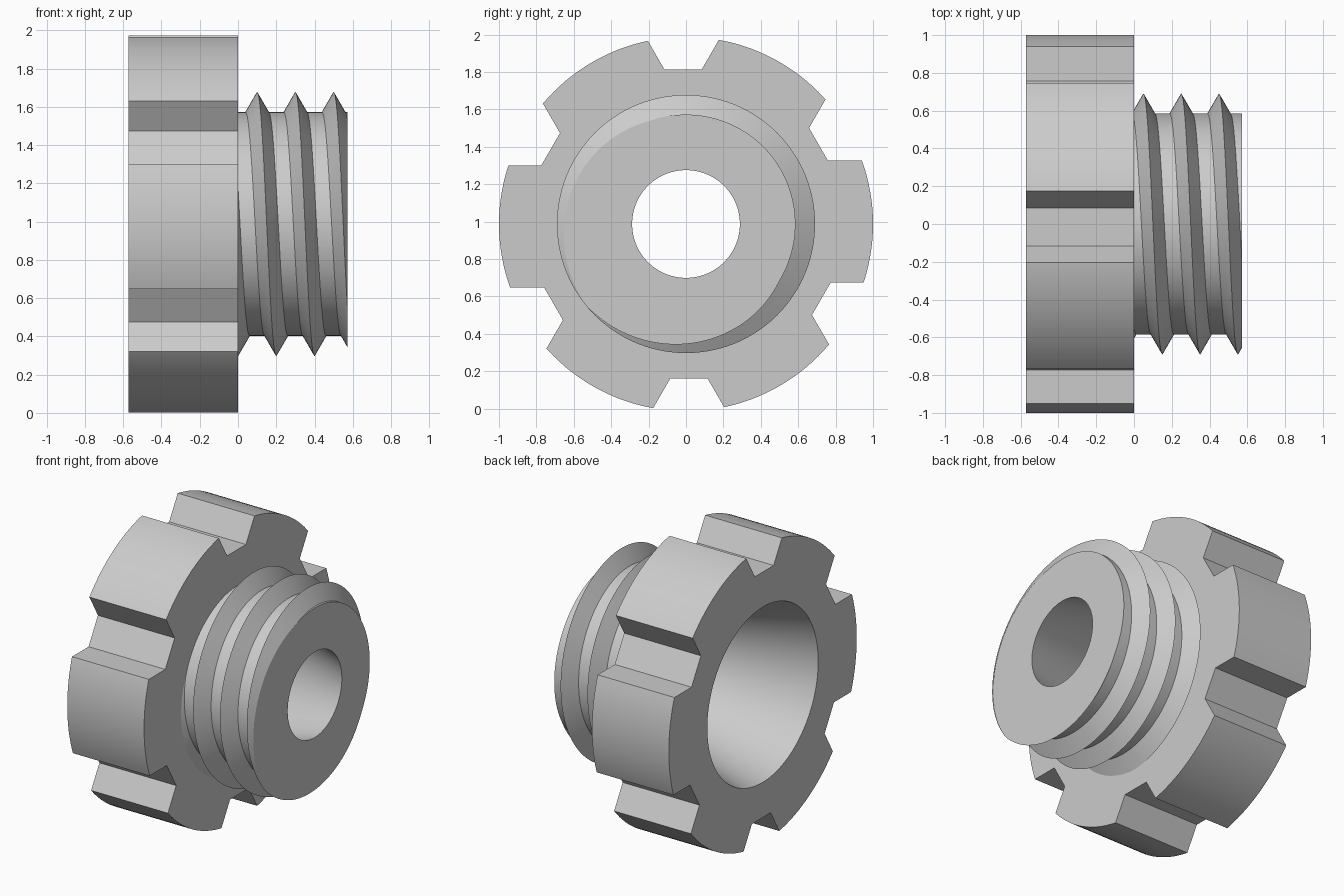
import bpy, bmesh
from math import pi, sin, cos, radians, tan
from mathutils import Matrix

default = bpy.data.objects.get("Cube")
if default:
    bpy.data.objects.remove(default, do_unlink=True)

AXIS_Z = 0.9875                 # height of the bore axis
HALF = 0.572                    # half of the overall length
BORE_WIDE, BORE_NARROW = 0.59, 0.288
ROOT, CREST, PITCH = 0.585, 0.69, 0.2
STEPS = 144

grey = bpy.data.materials.new("light grey")
grey.use_nodes = True
grey.diffuse_color = (0.6, 0.6, 0.6, 1)
grey.node_tree.nodes["Principled BSDF"].inputs["Base Color"].default_value = (0.6, 0.6, 0.6, 1)


def make_object(name, bm):
    bmesh.ops.recalc_face_normals(bm, faces=bm.faces)
    mesh = bpy.data.meshes.new(name)
    bm.to_mesh(mesh)
    bm.free()
    mesh.materials.append(grey)
    obj = bpy.data.objects.new(name, mesh)
    bpy.context.collection.objects.link(obj)
    return obj


def activate(obj):
    bpy.ops.object.select_all(action='DESELECT')
    obj.select_set(True)
    bpy.context.view_layer.objects.active = obj


def add_rod(bm, x0, x1, r0, r1, sides, y=0, z=0, spin=0):
    """Cylinder or cone running along x."""
    place = (Matrix.Translation(((x0 + x1) / 2, y, AXIS_Z + z))
             @ Matrix.Rotation(spin, 4, 'X') @ Matrix.Rotation(pi / 2, 4, 'Y'))
    bmesh.ops.create_cone(bm, cap_ends=True, segments=sides, radius1=r0,
                          radius2=r1, depth=x1 - x0, matrix=place)


def bore_radius(x):
    return BORE_WIDE + (BORE_NARROW - BORE_WIDE) * (x + HALF) / (2 * HALF)


# Flange disc
bm = bmesh.new()
add_rod(bm, -HALF, 0, 1, 1, STEPS)
flange = make_object("notched_flange", bm)

# Cutter: six hexagonal grip notches and the tapered bore
bm = bmesh.new()
for k in range(6):
    a = radians(30.9 + 60 * k)
    add_rod(bm, -HALF - 0.1, 0.1, 0.2, 0.2, 6, cos(a), sin(a))
x0, x1 = -HALF - 0.1, 0.1
add_rod(bm, x0, x1, bore_radius(x0), bore_radius(x1), STEPS)
cutter = make_object("flange_cutter", bm)
cutter.hide_render = True

cut = flange.modifiers.new("cut", 'BOOLEAN')
cut.operation = 'DIFFERENCE'
cut.solver = 'EXACT'
cut.object = cutter
activate(flange)
bpy.ops.object.modifier_apply(modifier="cut")
bpy.data.objects.remove(cutter, do_unlink=True)

# Threaded spout: a helical V profile clipped at both ends, with end cap and bore
flank = (CREST - ROOT) * tan(radians(30))


def column(phi):
    """Section points (x, radius) of the spout at one angle."""
    first = 0.05 + PITCH * phi / (2 * pi)
    points = [(0, bore_radius(0))]
    crests = [first + PITCH * k for k in range(-2, 5)]

    def radius(x):
        near = min(abs(x - c) for c in crests)
        return max(ROOT, CREST - (CREST - ROOT) * near / flank)

    for c in crests:
        for x in (c - flank, c, c + flank):
            x = min(max(x, 0), HALF)
            points.append((x, radius(x)))
    points += [(HALF, radius(HALF)), (HALF, BORE_NARROW), (0, bore_radius(0))]
    return points


bm = bmesh.new()
columns = []
for i in range(STEPS + 1):
    phi = 2 * pi * i / STEPS
    columns.append([bm.verts.new((x, r * cos(phi), AXIS_Z + r * sin(phi)))
                    for x, r in column(phi)])
for a, b in zip(columns, columns[1:]):
    for j in range(len(a) - 1):
        bm.faces.new((a[j], a[j + 1], b[j + 1], b[j]))
bmesh.ops.remove_doubles(bm, verts=bm.verts, dist=0.0002)
bmesh.ops.dissolve_degenerate(bm, edges=bm.edges, dist=0.0002)
spout = make_object("threaded_spout", bm)

for obj in (flange, spout):
    activate(obj)
    bpy.ops.object.shade_smooth_by_angle(angle=radians(25))
